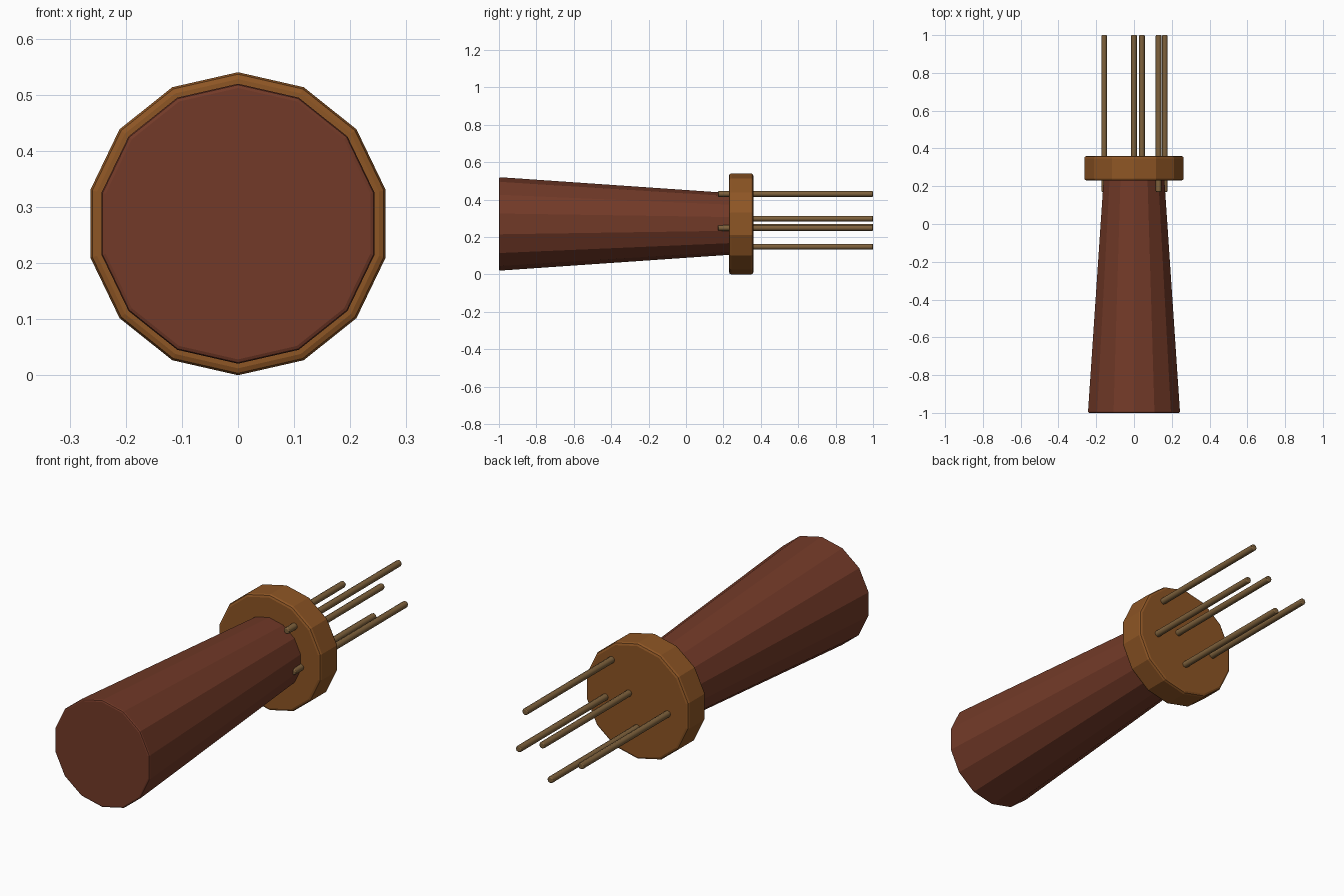
import bpy, math
from mathutils import Matrix

cube = bpy.data.objects.get("Cube")
if cube:
    bpy.data.objects.remove(cube, do_unlink=True)

AXIS_Z = 0.27
SIDES = 14


def material(name, color):
    m = bpy.data.materials.new(name)
    m.use_nodes = True
    m.diffuse_color = (*color, 1)
    m.node_tree.nodes["Principled BSDF"].inputs["Base Color"].default_value = (*color, 1)
    return m


def rod(name, mat, x, z, y0, y1, r0, r1, sides, bevel):
    """Tapered prism along y, with one corner pointing up and softened rims."""
    bpy.ops.mesh.primitive_cone_add(vertices=sides, radius1=r0, radius2=r1, depth=y1 - y0)
    ob = bpy.context.object
    ob.name = name
    ob.data.transform(Matrix.Rotation(-math.pi / 2, 4, "X"))
    # keep a corner at the top
    top = max(ob.data.vertices, key=lambda v: v.co.z).co
    ob.data.transform(Matrix.Rotation(-math.atan2(top.x, top.z), 4, "Y"))
    ob.location = (x, (y0 + y1) / 2, z)
    ob.data.materials.append(mat)
    b = ob.modifiers.new("soft_rim", "BEVEL")
    b.width = bevel
    b.segments = 2
    b.limit_method = "ANGLE"
    b.angle_limit = math.radians(60)
    return ob


wood = material("dark red wood", (0.17, 0.042, 0.021))
ring = material("orange brown collar", (0.27, 0.092, 0.018))
metal = material("dull brass", (0.21, 0.12, 0.045))

# Tapered grip and the collar it plugs into
rod("handle", wood, 0, AXIS_Z, -1, 0.25, 0.25, 0.164, SIDES, 0.008)
rod("collar", ring, 0, AXIS_Z, 0.23, 0.36, 0.27, 0.27, SIDES, 0.012)

# Thin prongs passing through the collar
prongs = [(0.13, 0.43), (0.163, 0.248), (0.042, 0.298), (0, 0.148), (-0.158, 0.255)]
for i, (x, z) in enumerate(prongs, 1):
    p = rod(f"prong_{i}", metal, x, z, 0.17, 1, 0.015, 0.015, 8, 0.004)
    bpy.ops.object.shade_smooth_by_angle(angle=math.radians(50))
